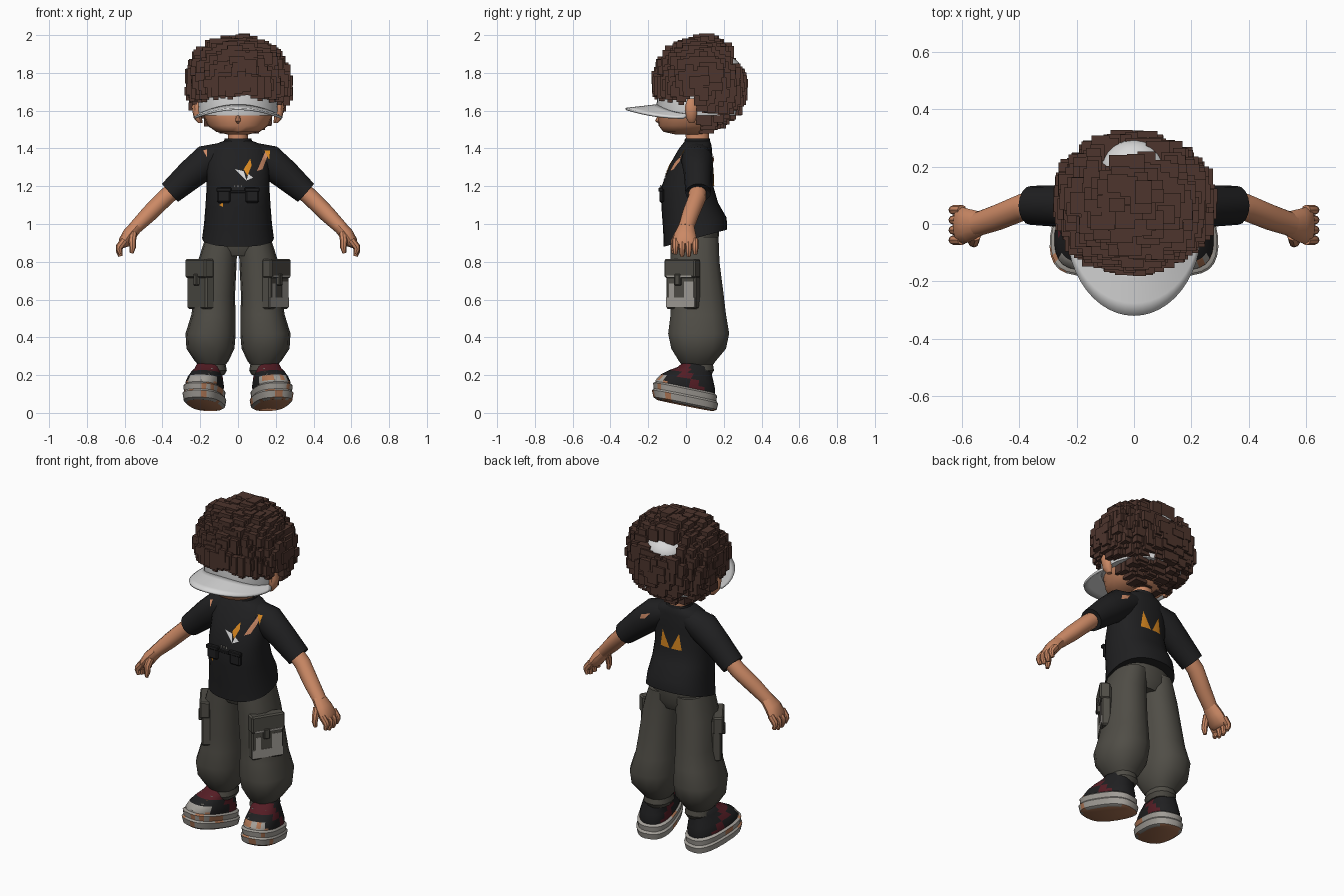
import bpy, bmesh, math, random
from mathutils import Vector, Matrix
from mathutils.bvhtree import BVHTree

random.seed(7)
if "Cube" in bpy.data.objects:
    bpy.data.objects.remove(bpy.data.objects["Cube"])


def material(name, *rgb):
    m = bpy.data.materials.new(name)
    m.use_nodes = True
    m.diffuse_color = (*rgb, 1)
    m.node_tree.nodes["Principled BSDF"].inputs["Base Color"].default_value = (*rgb, 1)
    return m


HAIR = material("hair brown", .075, .035, .026)
SKIN = material("skin", .6, .25, .13)
BLACK = material("cloth black", .014, .014, .015)
PANTS = material("olive grey", .08, .075, .062)
WHITE = material("cap white", .68, .68, .68)
GREY = material("sole grey", .36, .34, .31)
RED = material("dark red", .09, .012, .018)
ORANGE = material("orange", .7, .25, .015)
TAN = material("sole tan", .42, .18, .09)
smooth = []


def finish(name, bm, *mats, soft=True):
    bmesh.ops.recalc_face_normals(bm, faces=bm.faces)
    me = bpy.data.meshes.new(name)
    bm.to_mesh(me)
    bm.free()
    for m in mats:
        me.materials.append(m)
    ob = bpy.data.objects.new(name, me)
    bpy.context.scene.collection.objects.link(ob)
    if soft:
        smooth.append(ob)
    return ob


def skin_rings(name, rings, *mats):
    """Bridge a list of equal rings and cap both ends."""
    bm = bmesh.new()
    vs = [[bm.verts.new(p) for p in r] for r in rings]
    n = len(vs[0])
    for a, b in zip(vs, vs[1:]):
        for i in range(n):
            bm.faces.new((a[i], a[(i + 1) % n], b[(i + 1) % n], b[i]))
    bm.faces.new(vs[0])
    bm.faces.new(vs[-1])
    return finish(name, bm, *mats)


def circle(n):
    return [(math.cos(a), math.sin(a)) for a in (2 * math.pi * i / n for i in range(n))]


def loft(name, rows, *mats, n=20, power=.85, side=1, slope=0, turn=0):
    """Stack of level rings: centre x, centre y, z, radius x, radius y, optional slope."""
    rings = []
    for cx, cy, z, rx, ry, *sl in rows:
        k = sl[0] if sl else slope
        rot = Matrix.Rotation(turn, 3, 'Z')
        ring = []
        for c, s in circle(n):
            x = rx * math.copysign(abs(c) ** power, c)
            y = ry * math.copysign(abs(s) ** power, s)
            p = rot @ Vector((x, y, z + k * y))
            ring.append(((p.x + cx) * side, p.y + cy, p.z))
        rings.append(ring)
    return skin_rings(name, rings, *mats)


def tube(name, pts, mat, n=12, side=1):
    """Limb along points: x, y, z, radius across, radius in depth."""
    cs = [Vector(p[:3]) for p in pts]
    rings = []
    for i, p in enumerate(pts):
        t = (cs[min(i + 1, len(cs) - 1)] - cs[max(i - 1, 0)]).normalized()
        u = (Vector((0, 1, 0)) - t * t.y).normalized()
        v = t.cross(u)
        ring = [cs[i] + v * c * p[3] + u * s * p[4] for c, s in circle(n)]
        rings.append([(q.x * side, q.y, q.z) for q in ring])
    return skin_rings(name, rings, mat)


def box(name, loc, size, mat, turn=0, bevel=.008):
    bm = bmesh.new()
    mx = Matrix.Translation(loc) @ Matrix.Rotation(turn, 4, 'Z') @ Matrix.Diagonal((*size, 1))
    bmesh.ops.create_cube(bm, size=1, matrix=mx)
    if bevel:
        bmesh.ops.bevel(bm, geom=bm.edges[:], offset=bevel, segments=1, affect='EDGES')
    return finish(name, bm, mat, soft=False)


# Shirt
torso = loft("shirt_body", [(0, .05, .925, .19, .168, .27), (0, .047, 1.0, .18, .168, .2),
                            (0, .02, 1.1, .172, .15, .08), (0, .008, 1.2, .166, .137),
                            (0, .03, 1.32, .168, .113), (0, .05, 1.4, .15, .087),
                            (0, .058, 1.425, .115, .075), (0, .06, 1.44, .075, .065)], BLACK, n=28)
loft("shirt_collar", [(0, .06, 1.425, .075, .07), (0, .06, 1.452, .072, .066),
                      (0, .06, 1.445, .055, .055)], BLACK)
shirt = [torso]
for side, tag in ((1, "left"), (-1, "right")):
    shirt.append(tube(tag + "_sleeve", [(.07, .055, 1.375, .06, .075), (.16, .06, 1.335, .088, .085),
                                       (.25, .062, 1.262, .079, .073), (.36, .065, 1.165, .064, .068),
                                       (.352, .065, 1.172, .05, .054)], BLACK, n=16, side=side))

# Plates that follow the cloth
trees = []
for ob in shirt:
    bm = bmesh.new()
    bm.from_mesh(ob.data)
    trees.append(BVHTree.FromBMesh(bm))
    bm.free()


def cloth_patch(name, outline, mat, facing=-1):
    bm = bmesh.new()
    bm.faces.new([bm.verts.new((x, 0, z)) for x, z in outline])
    bmesh.ops.triangulate(bm, faces=bm.faces[:])
    bmesh.ops.subdivide_edges(bm, edges=bm.edges[:], cuts=3, use_grid_fill=True)
    for v in bm.verts:
        hits = [t.ray_cast(Vector((v.co.x, facing, v.co.z)), Vector((0, -facing, 0)))[0] for t in trees]
        ys = [h.y * facing for h in hits if h]
        v.co.y = facing * (max(ys) + .005 if ys else 0)
    finish(name, bm, mat)


cloth_patch("chest_shard_white", [(-.015, 1.29), (.03, 1.28), (.045, 1.23)], WHITE)
cloth_patch("chest_shard_white_small", [(.045, 1.23), (.055, 1.265), (.08, 1.245)], WHITE)
cloth_patch("chest_shard_orange", [(.03, 1.29), (.065, 1.345), (.06, 1.31), (.072, 1.31), (.05, 1.255)], ORANGE)
cloth_patch("left_tear", [(.1, 1.28), (.145, 1.385), (.16, 1.37), (.13, 1.29)], SKIN)
cloth_patch("left_shoulder_tear", [(.14, 1.39), (.17, 1.39), (.165, 1.34)], ORANGE)
cloth_patch("right_shoulder_tear", [(-.185, 1.39), (-.165, 1.395), (-.165, 1.355)], SKIN)
cloth_patch("belly_tear", [(-.1, 1.1), (-.08, 1.115), (-.08, 1.09)], ORANGE)
for s in (1, -1):
    cloth_patch("back_patch", [(s * .07, 1.2), (s * .055, 1.3), (s * .005, 1.2)], ORANGE, 1)
cloth_patch("back_shoulder_tear", [(.14, 1.37), (.2, 1.35), (.21, 1.32), (.17, 1.335)], SKIN, 1)
for s in (1, -1):
    box("chest_pocket", (s * .075, -.128, 1.15), (.07, .025, .075), BLACK)
    box("chest_pocket_flap", (s * .075, -.134, 1.182), (.08, .025, .022), BLACK, bevel=.004)
box("chest_strap", (0, -.128, 1.17), (.1, .012, .014), BLACK, bevel=.003)
for i in (-1, 0, 1):
    box("chest_stud", (i * .018, -.134, 1.2), (.008, .006, .014), GREY, bevel=0)

# Trousers
loft("trouser_seat", [(0, .045, .83, .13, .1), (0, .045, .88, .165, .125), (0, .045, .96, .165, .13)], PANTS)
for side, tag in ((1, "left"), (-1, "right")):
    loft(tag + "_trouser_leg", [(.135, .06, .2, .062, .075), (.137, .06, .225, .078, .09),
                                (.138, .06, .255, .073, .085), (.14, .06, .275, .09, .1),
                                (.146, .067, .34, .127, .148), (.145, .067, .42, .133, .165),
                                (.13, .065, .52, .117, .15), (.124, .06, .62, .108, .143),
                                (.11, .047, .8, .103, .133), (.088, .045, .93, .084, .13)],
         PANTS, n=14, side=side)

    # Cargo pockets
    turn = -.58 * side
    normal = Vector((side * math.cos(.58), -math.sin(.58), 0))
    along = Vector((side * math.sin(.58), math.cos(.58), 0))
    mid = Vector((side * .197, -.015, 0))

    def on_pocket(name, out, shift, z, size, mat, bevel=.008):
        box(tag + name, mid + normal * out + along * shift + Vector((0, 0, z)), size, mat, turn, bevel)

    on_pocket("_pocket", 0, 0, .675, (.055, .185, .25), PANTS)
    on_pocket("_pocket_flap", .008, 0, .765, (.06, .195, .1), PANTS)
    on_pocket("_pocket_tab", .02, -.01, .705, (.05, .035, .06), PANTS, .004)
    if side == 1:
        on_pocket("_pocket_worn_base", .025, 0, .585, (.009, .18, .05), GREY, 0)
        on_pocket("_pocket_worn_side", .025, .055, .65, (.009, .06, .09), GREY, 0)
        on_pocket("_pocket_worn_front", .025, -.055, .645, (.009, .03, .08), GREY, 0)
        on_pocket("_pocket_worn_edge", .036, 0, .722, (.009, .16, .012), GREY, 0)

    # Arm and hand
    tube(tag + "_arm", [(.29, .065, 1.225, .045, .045), (.39, .058, 1.135, .046, .048),
                        (.47, .025, 1.055, .044, .046), (.55, -.002, .975, .035, .042)], SKIN, side=side)
    tube(tag + "_palm", [(.535, .002, .99, .034, .042), (.575, -.005, .945, .037, .058),
                         (.605, -.005, .9, .032, .066), (.618, -.005, .885, .018, .058)], SKIN, side=side)
    for i in range(4):
        y = -.056 + i * .035
        drop = .012 * abs(i - 1.5)
        tube(tag + "_finger", [(.6, y, .915, .02, .018), (.627, y, .88, .02, .018),
                               (.63, y, .85 + drop, .017, .016), (.622, y, .823 + drop, .011, .011)],
             SKIN, n=8, side=side)
    tube(tag + "_thumb", [(.555, -.04, .95, .022, .02), (.56, -.062, .91, .02, .018),
                          (.558, -.066, .875, .017, .016), (.563, -.066, .845, .01, .01)], SKIN, n=8, side=side)

    # Shoe: chunky tilted sole, dark upper with worn toe and red side band
    sole = loft(tag + "_sole", [(.178, -.005, .04, .085, .15), (.178, -.005, .05, .1, .168),
                                (.178, -.005, .085, .106, .176), (.178, -.005, .095, .098, .166),
                                (.178, -.005, .125, .102, .17), (.178, -.005, .135, .09, .155)],
                GREY, TAN, BLACK, n=26, power=.75, side=side, slope=-.2, turn=.22)
    for f in sole.data.polygons:
        if f.normal.z < -.9 or (f.center.y < .02 and random.random() < .14):
            f.material_index = 1
    upper = loft(tag + "_shoe_upper", [(.178, -.005, .12, .09, .158), (.176, -.003, .15, .094, .158),
                                       (.172, .006, .18, .087, .142), (.165, .025, .208, .078, .115),
                                       (.155, .045, .228, .072, .09), (.15, .055, .25, .068, .076),
                                       (.148, .055, .262, .055, .062)],
                 BLACK, GREY, RED, TAN, n=26, power=.8, side=side, slope=-.16, turn=.22)
    for f in upper.data.polygons:
        c = f.center
        if c.y < -.1 and c.z < .19:
            f.material_index = 3 if random.random() < .2 else 1
        elif .02 < c.y + (c.z - .15) * .8 < .085 or (c.z > .225 and c.y < .02):
            f.material_index = 2
    for i in range(3):
        box(tag + "_lace", (side * (.19 - i * .008), -.108 + i * .032, .2 + i * .014), (.09, .018, .018),
            (GREY, TAN, GREY)[i], .22 * side, .004)

# Head
loft("neck", [(0, .06, 1.38, .055, .06), (0, .06, 1.53, .05, .065)], SKIN, n=14)
loft("head", [(0, .02, 1.475, .06, .08), (0, .01, 1.488, .115, .13), (0, .02, 1.52, .16, .165),
              (0, .035, 1.59, .19, .182), (0, .05, 1.68, .195, .18), (0, .06, 1.8, .17, .17)], SKIN, n=24, power=.9)
tube("nose", [(0, -.14, 1.57, .012, .01), (0, -.15, 1.545, .014, .014), (0, -.14, 1.535, .006, .006)], SKIN, n=8)
for s, tag in ((1, "left"), (-1, "right")):
    loft(tag + "_ear", [(.2, .03, 1.535, .012, .015), (.212, .028, 1.56, .022, .028),
                        (.22, .028, 1.62, .026, .036), (.215, .028, 1.665, .014, .02)], SKIN, n=10, side=s)

# Cap: band, curved brim and rear dome
loft("cap_band", [(0, .06, 1.575, .212, .212), (0, .06, 1.6, .218, .217), (0, .06, 1.7, .212, .212)],
     WHITE, n=32, power=.95)
bm = bmesh.new()
rows = []
for r in range(5):
    k = r / 4
    row = []
    for i in range(25):
        a = math.pi * i / 24
        c, s = math.cos(a), math.sin(a)
        row.append(bm.verts.new(((.205 + .03 * k) * c, .02 - .035 * k - (.165 + .14 * k) * s,
                                 1.635 - .02 * k - (.05 - .002 * k) * c * c)))
    rows.append(row)
for a, b in zip(rows, rows[1:]):
    for i in range(24):
        bm.faces.new((a[i], a[i + 1], b[i + 1], b[i]))
brim = finish("cap_brim", bm, WHITE)
thick = brim.modifiers.new("thickness", 'SOLIDIFY')
thick.thickness = .012
bm = bmesh.new()
bmesh.ops.create_uvsphere(bm, u_segments=20, v_segments=12, radius=1,
                          matrix=Matrix.Translation((0, .19, 1.81)) @ Matrix.Diagonal((.115, .105, .085, 1)))
finish("cap_rear_dome", bm, WHITE)

# Hair: solid core covered with blocky curls
centre, radii = Vector((0, .075, 1.74)), Vector((.258, .215, .225))
bm = bmesh.new()
bmesh.ops.create_uvsphere(bm, u_segments=20, v_segments=12, radius=1, matrix=Matrix.Translation(
    centre) @ Matrix.Diagonal((.225, .18, .21, 1)))
finish("hair_core", bm, HAIR)
bm = bmesh.new()


def curl(p, size):
    bmesh.ops.create_cube(bm, size=1, matrix=Matrix.Translation(p) @ Matrix.Diagonal((*size, 1)))


count = 560
for i in range(count):
    h = 1 - 2 * (i + .5) / count
    a = i * math.pi * (3 - math.sqrt(5))
    r = math.sqrt(1 - h * h) ** .85
    d = Vector((r * math.cos(a), r * math.sin(a), h))
    p = centre + Vector([x * y for x, y in zip(d, radii)]) * random.uniform(.93, 1.02)
    under_cap = p.y < .075 and p.z < 1.69
    rear_gap = abs(p.x) < .12 and p.y > .16 and 1.815 < p.z < 1.905
    strap_gap = p.y > .08 and abs(p.z - 1.585) < .018 and random.random() < .5
    if not (under_cap or rear_gap or strap_gap):
        curl(p, [random.uniform(.04, .085) for _ in range(3)])

# Ragged fringe over the cap front and sides
for i in range(17):
    a = math.pi * (.06 + .88 * i / 16)
    c = math.cos(a)
    low = 1.665 - .025 * abs(c) + random.uniform(-.012, .025)
    for w, drop in ((.05, .015), (.028, 0)):
        curl((.235 * c, .045 - .2 * math.sin(a), (low + drop + 1.78) / 2), (w, w, 1.78 - low - drop))
finish("hair_curls", bm, HAIR, soft=False)

# Smooth shading with kept edges
for ob in bpy.context.selected_objects:
    ob.select_set(False)
for ob in smooth:
    ob.select_set(True)
bpy.context.view_layer.objects.active = smooth[0]
bpy.ops.object.shade_smooth_by_angle(angle=math.radians(38))
